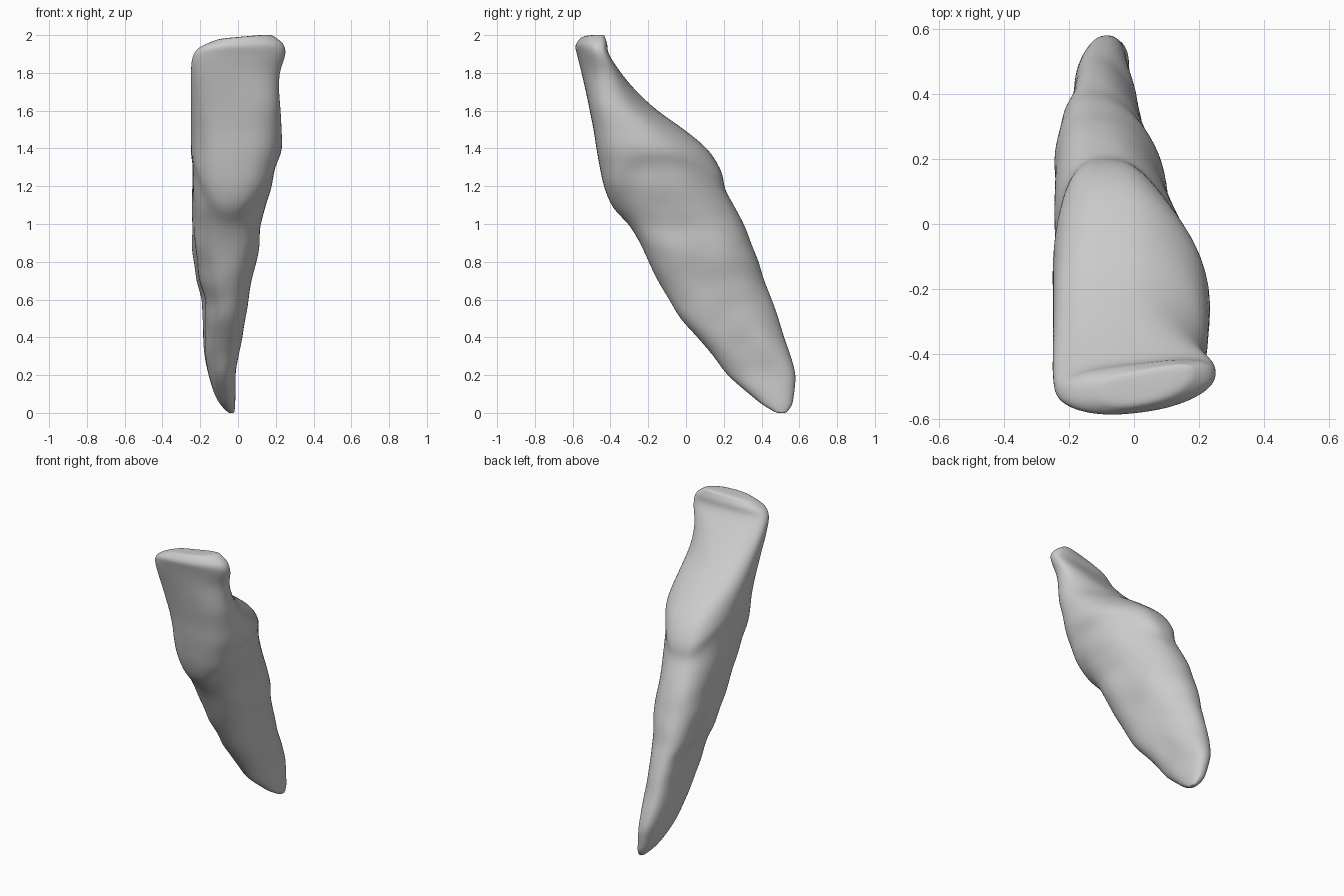
import bpy, bmesh, math
from mathutils import Vector, noise

cube = bpy.data.objects.get("Cube")
if cube:
    bpy.data.objects.remove(cube, do_unlink=True)

enamel = bpy.data.materials.new("pale grey")
enamel.use_nodes = True
grey = (0.6, 0.6, 0.6, 1)
enamel.diffuse_color = grey
enamel.node_tree.nodes["Principled BSDF"].inputs["Base Color"].default_value = grey

# Height, x range, y range of each horizontal section
SECTIONS = [
    (0, -.05, -.02, .48, .53), (.04, -.09, -.015, .41, .56),
    (.1, -.125, -.013, .335, .572), (.2, -.157, -.01, .22, .58),
    (.3, -.18, .01, .145, .555), (.4, -.183, .03, .06, .52),
    (.5, -.183, .045, -.03, .49), (.6, -.187, .06, -.09, .455),
    (.7, -.215, .078, -.15, .415), (.8, -.23, .108, -.2, .385),
    (.9, -.243, .123, -.255, .345), (1, -.245, .13, -.32, .31),
    (1.1, -.247, .155, -.395, .265), (1.2, -.252, .19, -.435, .213),
    (1.3, -.255, .21, -.457, .178), (1.4, -.251, .232, -.475, .11),
    (1.5, -.25, .23, -.49, -.01), (1.6, -.25, .225, -.51, -.15),
    (1.7, -.25, .218, -.53, -.26), (1.8, -.25, .222, -.55, -.35),
    (1.9, -.24, .252, -.57, -.42), (1.96, -.2, .235, -.58, -.43),
    (2.005, -.1, .17, -.55, -.45),
]
SIDES = 40
STEPS = 3


def blend(z, low, high):
    t = min(1, max(0, (z - low) / (high - low)))
    return t * t * (3 - 2 * t)


def signed_power(value, power):
    return math.copysign(abs(value) ** power, value)


def between(i, t):
    """Smooth curve through the sections, between section i and the next."""
    last = len(SECTIONS) - 1
    p, q, r, s = (Vector(SECTIONS[min(last, max(0, k))]) for k in range(i - 1, i + 3))
    return q + t / 2 * (r - p + t * (2 * p - 5 * q + 4 * r - s + t * (3 * (q - r) + s - p)))


def ring(bm, z, x0, x1, y0, y1):
    crown = blend(z, .95, 1.35)
    edge = blend(z, 1.6, 1.9)
    power = 1 - .3 * crown - .1 * (1 - crown) + .1 * edge
    verts = []
    for i in range(SIDES):
        a = 2 * math.pi * i / SIDES
        u, v = signed_power(math.cos(a), power), signed_power(math.sin(a), power)
        back = max(0, v)
        # Crown narrows toward the back, mostly on its left; root leans right at the back
        narrowing = .28 + .1 * max(0, math.cos(a))
        taper = 1 - narrowing * crown * (1 - edge) * back ** 1.5
        lean = (-.045 * back ** 1.5 - .012 * v) * (1 - edge) * blend(z, .1, .6)
        x = (x0 + x1) / 2 + (x1 - x0) / 2 * u * taper + lean
        y = (y0 + y1) / 2 + (y1 - y0) / 2 * v + (.028 * u + .014 * u * u) * edge
        # Gentle hollows along the sides of the root, and uneven surface
        x -= .012 * u * math.exp(-6 * v * v) * (1 - crown) * blend(z, .1, .4)
        bump = .008 * (1 - crown) * blend(z, 0, .2)
        x += bump * noise.noise(Vector((x, y, z)) * 7)
        # Enamel border: a shallow step at the neck, high at the sides, low in front
        side = math.cos(a) ** 2
        border = 1.36 * side + (1.22 if v > 0 else 1.04) * (1 - side)
        step = .014 * blend(z, border - .3, border - .06) * (1 - blend(z, border - .05, border + .03))
        x -= step * math.cos(a)
        y -= step * math.sin(a)
        # Biting edge slopes down toward the right
        tilt = .012 * (u - 1) * blend(z, 1.8, 2)
        verts.append(bm.verts.new((x, y, z + tilt)))
    return verts


# Tooth: root and crown lofted as one surface
bm = bmesh.new()
rings = [ring(bm, *between(i, k / STEPS))
         for i in range(len(SECTIONS) - 1) for k in range(STEPS)]
rings.append(ring(bm, *SECTIONS[-1]))
for low, high in zip(rings, rings[1:]):
    for i in range(SIDES):
        j = (i + 1) % SIDES
        bm.faces.new((low[i], low[j], high[j], high[i]))
caps = [bm.faces.new(rings[0]), bm.faces.new(rings[-1])]
bmesh.ops.poke(bm, faces=caps)
bmesh.ops.recalc_face_normals(bm, faces=bm.faces)
for face in bm.faces:
    face.smooth = True

mesh = bpy.data.meshes.new("tooth")
bm.to_mesh(mesh)
bm.free()
mesh.materials.append(enamel)
tooth = bpy.data.objects.new("tooth", mesh)
bpy.context.collection.objects.link(tooth)
rounding = tooth.modifiers.new("rounding", "SUBSURF")
rounding.levels = rounding.render_levels = 1
